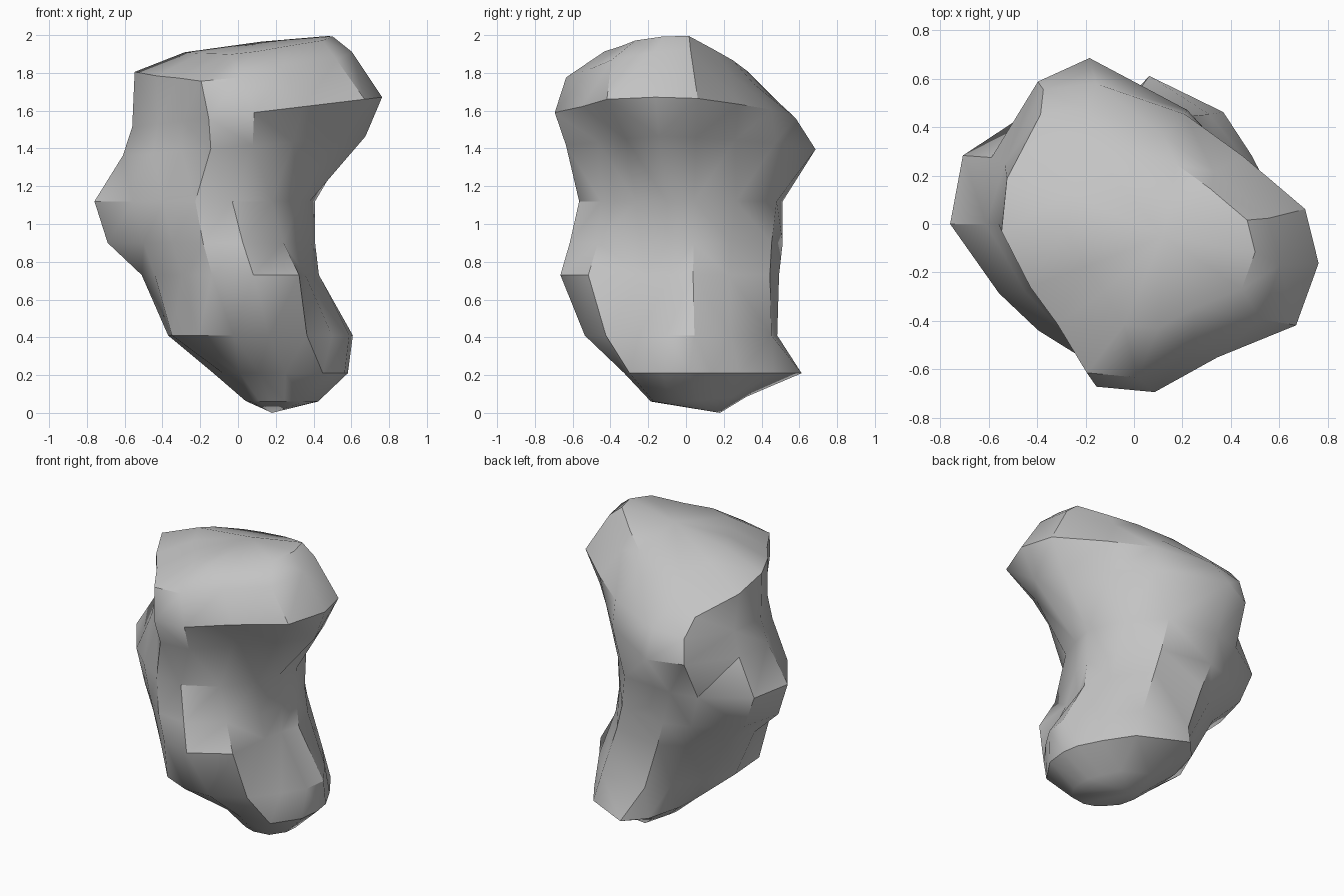
import bpy, bmesh, math

cube = bpy.data.objects.get("Cube")
if cube:
    bpy.data.objects.remove(cube)

# Stone colour
stone = bpy.data.materials.new("stone_grey")
stone.use_nodes = True
grey = (0.55, 0.55, 0.55, 1)
stone.diffuse_color = grey
bsdf = stone.node_tree.nodes["Principled BSDF"]
bsdf.inputs["Base Color"].default_value = grey
bsdf.inputs["Roughness"].default_value = 0.9

bm = bmesh.new()

# Directions of the vertical ridges, shared by every cross-section
ANGLES = [math.radians(a) for a in
          (5, 32, 65, 105, 124, 155, 180, 212, 236, 257, 277, 302, 328, 348)]


def section(cx, cy, z, tilt, radii):
    """Cross-section given by a radius along each ridge direction."""
    verts = []
    for a, r in zip(ANGLES, radii):
        x, y = cx + r * math.cos(a), cy + r * math.sin(a)
        verts.append(bm.verts.new((x, y, z + tilt * x)))
    return verts


def shrunk(source, factor, dx, dy, z, tilt, back, front):
    """Smaller copy of a section, sloping along x and to the back and front."""
    verts = []
    for v in source:
        x, y = v.co.x * factor + dx, v.co.y * factor + dy
        slope = back * y if y > 0 else front * y
        verts.append(bm.verts.new((x, y, z + tilt * x + slope)))
    return verts


def cap(verts, co):
    tip = bm.verts.new(co)
    for a, b in zip(verts, verts[1:] + verts[:1]):
        bm.faces.new((a, b, tip))


body = [
    # foot
    section(.2, .1, .21, 0, [.365, .34, .4, .53, .46, .35, .33, .33, .34, .39, .43, .47, .43, .39]),
    section(.1, 0, .41, 0, [.51, .45, .5, .5, .42, .4, .47, .53, .55, .55, .54, .5, .47, .5]),
    # waist and side bulge
    section(0, 0, .73, 0, [.43, .43, .49, .51, .49, .5, .51, .52, .53, .61, .67, .61, .42, .39]),
    section(-.05, 0, .9, 0, [.46, .45, .5, .53, .55, .63, .64, .53, .53, .6, .62, .55, .45, .45]),
    section(-.1, 0, 1.12, 0, [.51, .5, .53, .53, .57, .67, .66, .54, .53, .56, .57, .53, .5, .49]),
    # overhanging head
    section(0, 0, 1.41, .08, [.61, .49, .52, .71, .71, .65, .61, .53, .53, .64, .64, .55, .6, .69]),
    section(0, 0, 1.58, .12, [.71, .53, .5, .6, .67, .59, .56, .5, .53, .69, .7, .65, .79, .78]),
]

# Underside, rim and sloping top
base = shrunk(body[0], 0.54, 0.11, -0.01, 0.06, 0, 0.08, 0)
rim = shrunk(body[-1], 0.87, -0.06, -0.03, 1.87, 0.11, -0.4, 0.15)
crown = shrunk(rim, 0.68, 0.09, 0, 1.945, 0.12, -0.4, 0.1)
rings = [base, *body, rim, crown]

for low, high in zip(rings, rings[1:]):
    n = len(low)
    for i in range(n):
        j = (i + 1) % n
        bm.faces.new((low[i], low[j], high[j], high[i]))
cap(base, (0.18, 0.18, 0.0))
cap(crown, (0.12, -0.05, 1.965))

# Irregular chiselled facets
bmesh.ops.triangulate(bm, faces=bm.faces[:], quad_method='SHORT_EDGE')
bmesh.ops.recalc_face_normals(bm, faces=bm.faces[:])

mesh = bpy.data.meshes.new("boulder")
bm.to_mesh(mesh)
bm.free()
mesh.materials.append(stone)
boulder = bpy.data.objects.new("boulder", mesh)
bpy.context.collection.objects.link(boulder)

# Soft shading with crisp ridges
bpy.context.view_layer.objects.active = boulder
boulder.select_set(True)
bpy.ops.object.shade_smooth_by_angle(angle=math.radians(35))
